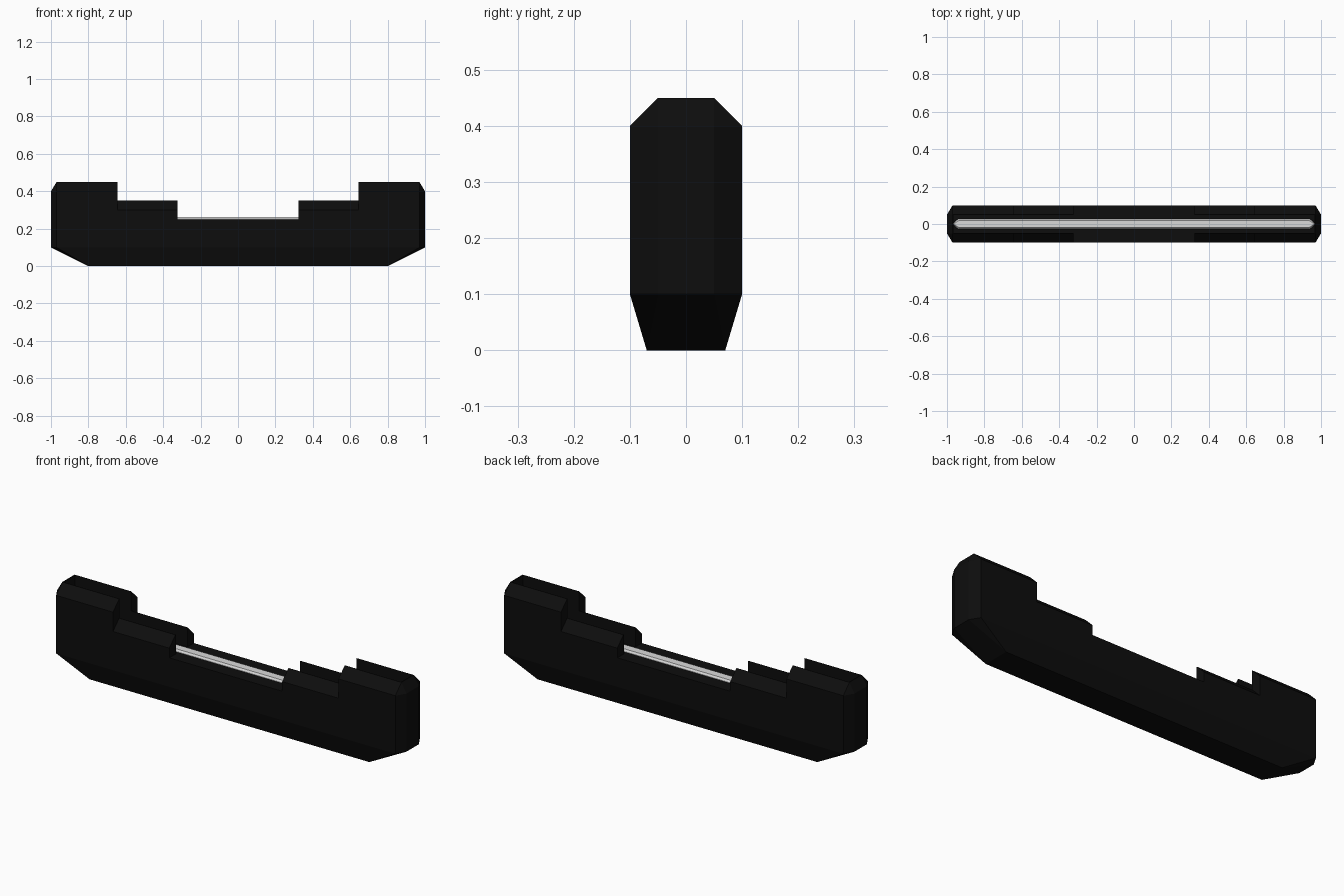
import bpy, bmesh

if "Cube" in bpy.data.objects:
    bpy.data.objects.remove(bpy.data.objects["Cube"])


def material(name, v):
    m = bpy.data.materials.new(name)
    m.diffuse_color = (v, v, v, 1)
    m.use_nodes = True
    m.node_tree.nodes["Principled BSDF"].inputs["Base Color"].default_value = m.diffuse_color
    return m


BLACK = material("matte_black", 0.004)
LIGHT = material("light_grey", 0.7)


def hull(name, points, mat):
    """Convex solid wrapped around a few corner points."""
    bm = bmesh.new()
    for p in points:
        bm.verts.new(p)
    bmesh.ops.convex_hull(bm, input=bm.verts)
    bmesh.ops.dissolve_limit(bm, angle_limit=0.01, verts=bm.verts, edges=bm.edges)
    bmesh.ops.recalc_face_normals(bm, faces=bm.faces)
    me = bpy.data.meshes.new(name)
    bm.to_mesh(me)
    bm.free()
    me.materials.append(mat)
    ob = bpy.data.objects.new(name, me)
    bpy.context.collection.objects.link(ob)
    return ob


def sides(x, y, z):
    return [(x, y, z), (x, -y, z)]


def both_ends(x, y, z):
    return sides(x, y, z) + sides(-x, y, z)


def clipped_end(x, z):
    """Corner-cut end outline at one height; x is +1 or -1."""
    return sides(x, 0.05, z) + sides(x * 0.97, 0.1, z)


# Lower body with tapered underside
hull("body", both_ends(0.8, 0.07, 0)
     + [p for z in (0.1, 0.25) for s in (1, -1) for p in clipped_end(s, z)], BLACK)

# Slot cutter for the raised rims
slot = hull("slot_cutter", both_ends(0.965, 0.047, 0.2) + both_ends(0.965, 0.047, 0.6), BLACK)
slot.hide_render = True
slot.hide_viewport = True


def cut_slot(ob):
    mod = ob.modifiers.new("slot", 'BOOLEAN')
    mod.operation = 'DIFFERENCE'
    mod.object = slot
    mod.solver = 'EXACT'


# Stepped rims at both ends, chamfered along their top edges
for side, s in (("right", 1), ("left", -1)):
    step = []
    for x in (0.323 * s, 0.645 * s):
        step += sides(x, 0.1, 0.25) + sides(x, 0.1, 0.30) + sides(x, 0.05, 0.35)
    cut_slot(hull(side + "_step_rim", step, BLACK))

    tower = clipped_end(s, 0.25) + clipped_end(s, 0.40) + sides(0.97 * s, 0.05, 0.45)
    x = 0.645 * s
    tower += sides(x, 0.1, 0.25) + sides(x, 0.1, 0.40) + sides(x, 0.05, 0.45)
    cut_slot(hull(side + "_end_rim", tower, BLACK))

# Light bar along the slot floor with pointed ends and bevelled edges
bar = []
for z, x, y in ((0.24, 0.97, 0.027), (0.252, 0.97, 0.027), (0.262, 0.965, 0.02)):
    bar += both_ends(x - 0.03, y, z) + [(x, 0, z), (-x, 0, z)]
hull("light_bar", bar, LIGHT)
